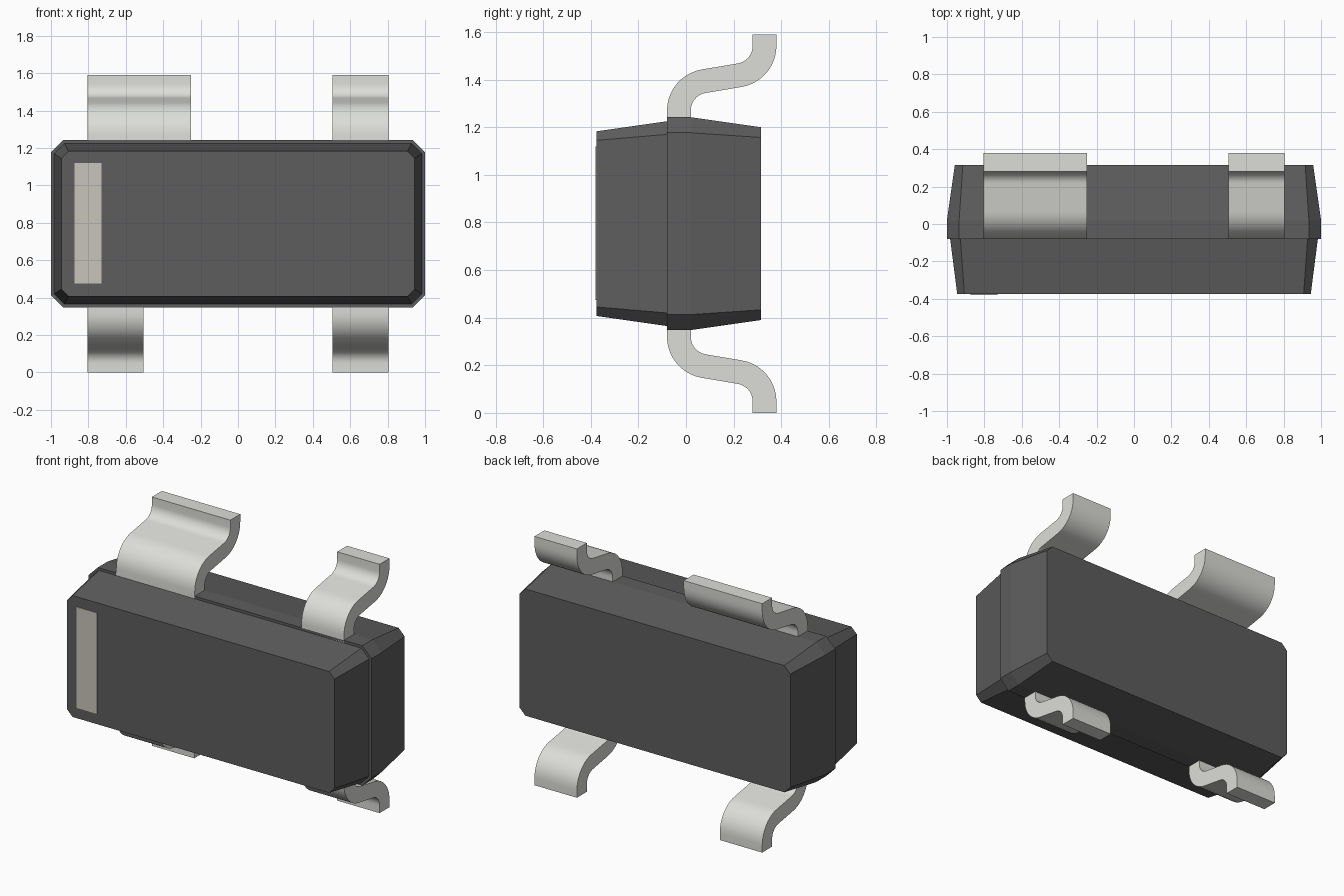
import bpy, bmesh
from math import sin, cos, radians

if "Cube" in bpy.data.objects:
    bpy.data.objects.remove(bpy.data.objects["Cube"])

MID_Z = 0.795  # mirror plane between upper and lower leads


def material(name, color):
    m = bpy.data.materials.new(name)
    m.diffuse_color = (*color, 1)
    m.use_nodes = True
    m.node_tree.nodes["Principled BSDF"].inputs["Base Color"].default_value = m.diffuse_color
    return m


dark = material("dark_plastic", (0.11, 0.11, 0.11))
metal = material("tin", (0.72, 0.73, 0.69))
mark = material("mark_paint", (0.58, 0.56, 0.49))


def loft(name, rings, mat):
    """Skin a stack of equal-sized point rings and cap both ends."""
    bm = bmesh.new()
    loops = [[bm.verts.new(p) for p in ring] for ring in rings]
    n = len(loops[0])
    for a, b in zip(loops, loops[1:]):
        for i in range(n):
            j = (i + 1) % n
            bm.faces.new((a[i], a[j], b[j], b[i]))
    bm.faces.new(loops[0])
    bm.faces.new(loops[-1])
    bmesh.ops.recalc_face_normals(bm, faces=bm.faces)
    me = bpy.data.meshes.new(name)
    bm.to_mesh(me)
    bm.free()
    ob = bpy.data.objects.new(name, me)
    me.materials.append(mat)
    bpy.context.collection.objects.link(ob)
    return ob


def octagon(y, hx, hz, c):
    pts = [(hx, hz - c), (hx - c, hz), (c - hx, hz), (-hx, hz - c),
           (-hx, c - hz), (c - hx, -hz), (hx - c, -hz), (hx, c - hz)]
    return [(x, y, z + MID_Z) for x, z in pts]


# Moulded body: tapered front, small step, straight band, tapered back
loft("body", [octagon(-0.375, 0.945, 0.388, 0.038),
              octagon(-0.08, 0.983, 0.430, 0.055),
              octagon(-0.08, 1.0, 0.447, 0.065),
              octagon(0.02, 1.0, 0.447, 0.065),
              octagon(0.315, 0.958, 0.405, 0.043)], dark)

# Painted polarity bar on the front
bar = [(-0.875, 0.475), (-0.73, 0.475), (-0.73, 1.12), (-0.875, 1.12)]
loft("polarity_bar", [[(x, y, z) for x, z in bar] for y in (-0.38, -0.37)], mark)


# Bent lead: strip profile made of two arcs joined by a gentle slope
def arc(cy, cz, r, a0, a1, steps=10):
    angles = [radians(a0 + (a1 - a0) * i / steps) for i in range(steps + 1)]
    return [(cy + r * cos(a), cz + r * sin(a)) for a in angles]


TILT = 9.5
INNER, OUTER = 0.075, 0.175
C1, C2 = (0.095, 1.27), (0.205, 1.542)
upper = ([(-0.08, 1.15)] + arc(*C1, OUTER, 180, 90 + TILT)
         + arc(*C2, INNER, TILT - 90, 0) + [(0.28, 1.59)])
lower = ([(0.02, 1.15)] + arc(*C1, INNER, 180, 90 + TILT)
         + arc(*C2, OUTER, TILT - 90, 0) + [(0.38, 1.59)])
profile = upper + lower[::-1]


def lead(name, x0, x1, flip):
    rings = [[(x, y, 2 * MID_Z - z if flip else z) for y, z in profile]
             for x in (x0, x1)]
    ob = loft(name, rings, metal)
    bpy.ops.object.select_all(action='DESELECT')
    ob.select_set(True)
    bpy.context.view_layer.objects.active = ob
    bpy.ops.object.shade_smooth_by_angle(angle=radians(30))


lead("wide_upper_lead", -0.805, -0.25, False)
lead("right_upper_lead", 0.505, 0.805, False)
lead("left_lower_lead", -0.805, -0.505, True)
lead("right_lower_lead", 0.505, 0.805, True)
